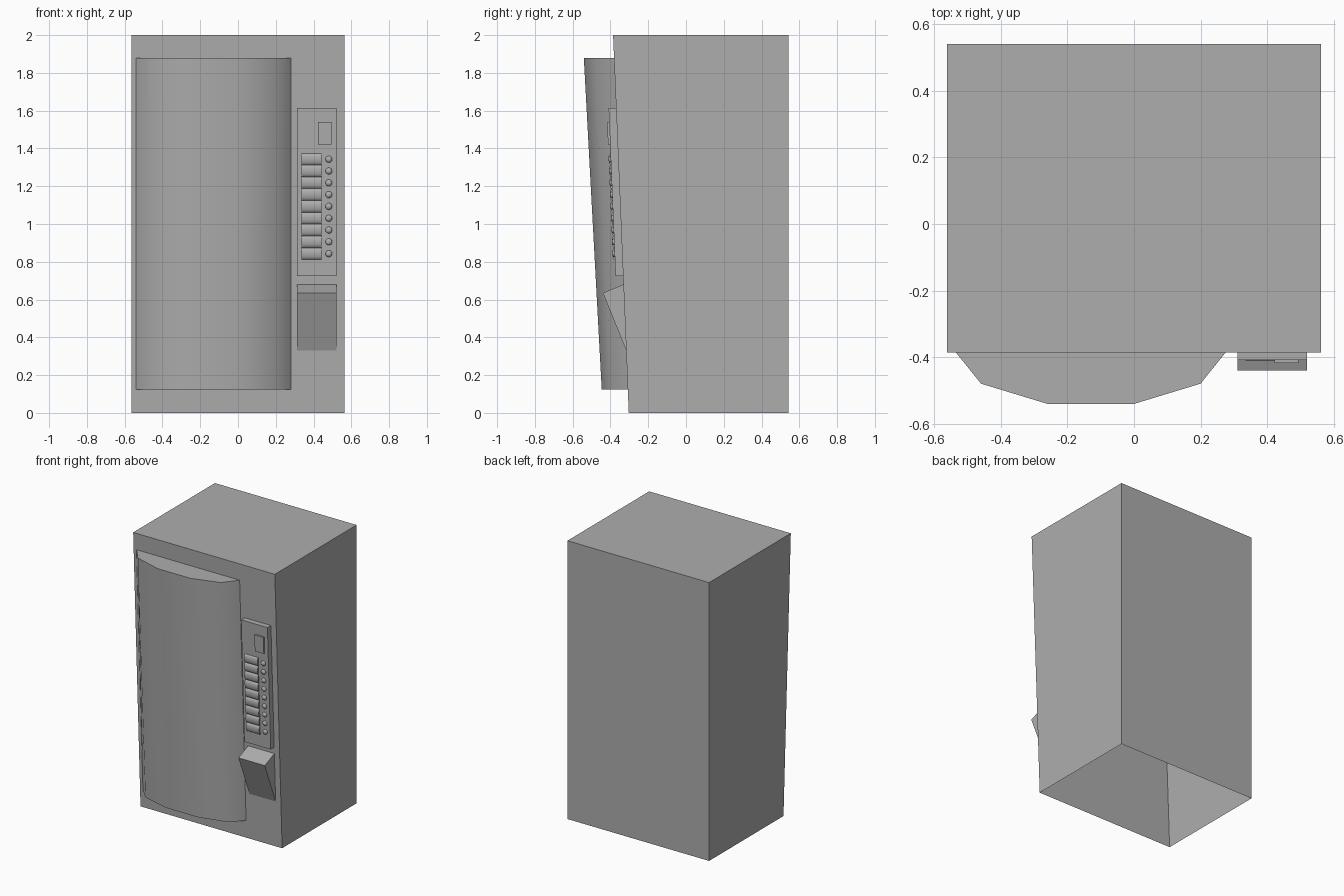
import bpy, bmesh, math

if "Cube" in bpy.data.objects:
    bpy.data.objects.remove(bpy.data.objects["Cube"])

SLOPE = 0.0415                      # forward lean of the cabinet front

grey = bpy.data.materials.new("dark_grey")
grey.diffuse_color = (0.42, 0.42, 0.42, 1)
grey.use_nodes = True
grey.node_tree.nodes["Principled BSDF"].inputs["Base Color"].default_value = grey.diffuse_color


def front_y(z):
    return -0.303 - SLOPE * z


def panel_y(z):
    return -0.373 - 0.0413 * (z - 0.725)


def finish(name, bm, smooth=None):
    bmesh.ops.recalc_face_normals(bm, faces=bm.faces)
    mesh = bpy.data.meshes.new(name)
    bm.to_mesh(mesh)
    bm.free()
    mesh.materials.append(grey)
    ob = bpy.data.objects.new(name, mesh)
    bpy.context.collection.objects.link(ob)
    if smooth:
        bpy.ops.object.select_all(action='DESELECT')
        ob.select_set(True)
        bpy.context.view_layer.objects.active = ob
        bpy.ops.object.shade_smooth_by_angle(angle=math.radians(smooth))
    return ob


def loft(bm, a, b, closed=True, cap_a=True, cap_b=True):
    """Skin two matching outlines and cap the ends."""
    va = [bm.verts.new(p) for p in a]
    vb = [bm.verts.new(p) for p in b]
    n = len(va)
    for i in range(n if closed else n - 1):
        j = (i + 1) % n
        bm.faces.new((va[i], va[j], vb[j], vb[i]))
    if cap_a:
        bm.faces.new(va[::-1])
    if cap_b:
        bm.faces.new(vb)


def rect(x0, x1, y0, y1, z):
    return [(x0, y0, z), (x1, y0, z), (x1, y1, z), (x0, y1, z)]


# cabinet: leaning front, open underneath
bm = bmesh.new()
loft(bm, rect(-0.563, 0.563, front_y(0), 0.542, 0),
     rect(-0.563, 0.563, front_y(2), 0.542, 2), cap_a=False)
finish("cabinet", bm)

# bowed display front
profile = [(-0.54, 0), (-0.46, 0.62), (-0.26, 1), (0, 1), (0.2, 0.62), (0.28, 0)]


def bay(z, depth):
    return [(x, front_y(z) - t * depth, z) for x, t in profile]


bm = bmesh.new()
loft(bm, bay(0.125, 0.138), bay(1.88, 0.16), closed=False)
finish("display_front", bm, 40)

# control panel plate
bm = bmesh.new()
loft(bm, rect(0.312, 0.521, panel_y(0.725), front_y(0.725), 0.725),
     rect(0.312, 0.521, panel_y(1.615), front_y(1.615), 1.615))
finish("control_panel", bm)

# coin slot plate
bm = bmesh.new()
loft(bm, rect(0.423, 0.494, panel_y(1.42) - 0.011, panel_y(1.42), 1.42),
     rect(0.423, 0.494, panel_y(1.54) - 0.011, panel_y(1.54), 1.54))
finish("coin_slot", bm)

# rows of rounded selection buttons, each with a small round knob
PITCH = 0.0625
buttons, knobs = bmesh.new(), bmesh.new()
for i in range(9):
    zc = 0.843 + i * PITCH
    arc = []
    for k in range(7):
        a = math.pi * k / 6
        z = zc - PITCH / 2 * math.cos(a)
        arc.append((panel_y(z) - 0.012 * math.sin(a), z))
    loft(buttons, [(0.335, y, z) for y, z in arc],
         [(0.441, y, z) for y, z in arc], closed=False)
    new = bmesh.ops.create_uvsphere(knobs, u_segments=12, v_segments=8, radius=0.018)
    for v in new["verts"]:
        v.co.y *= 0.7
    bmesh.ops.translate(knobs, verts=new["verts"], vec=(0.481, panel_y(zc), zc))
finish("selection_buttons", buttons, 50)
finish("button_knobs", knobs, 50)

# wedge-shaped coin return hood
wedge = [(front_y(0.68), 0.68), (-0.44, 0.635), (front_y(0.33), 0.33)]
bm = bmesh.new()
loft(bm, [(0.312, y, z) for y, z in wedge], [(0.521, y, z) for y, z in wedge], closed=False)
finish("return_hood", bm)
